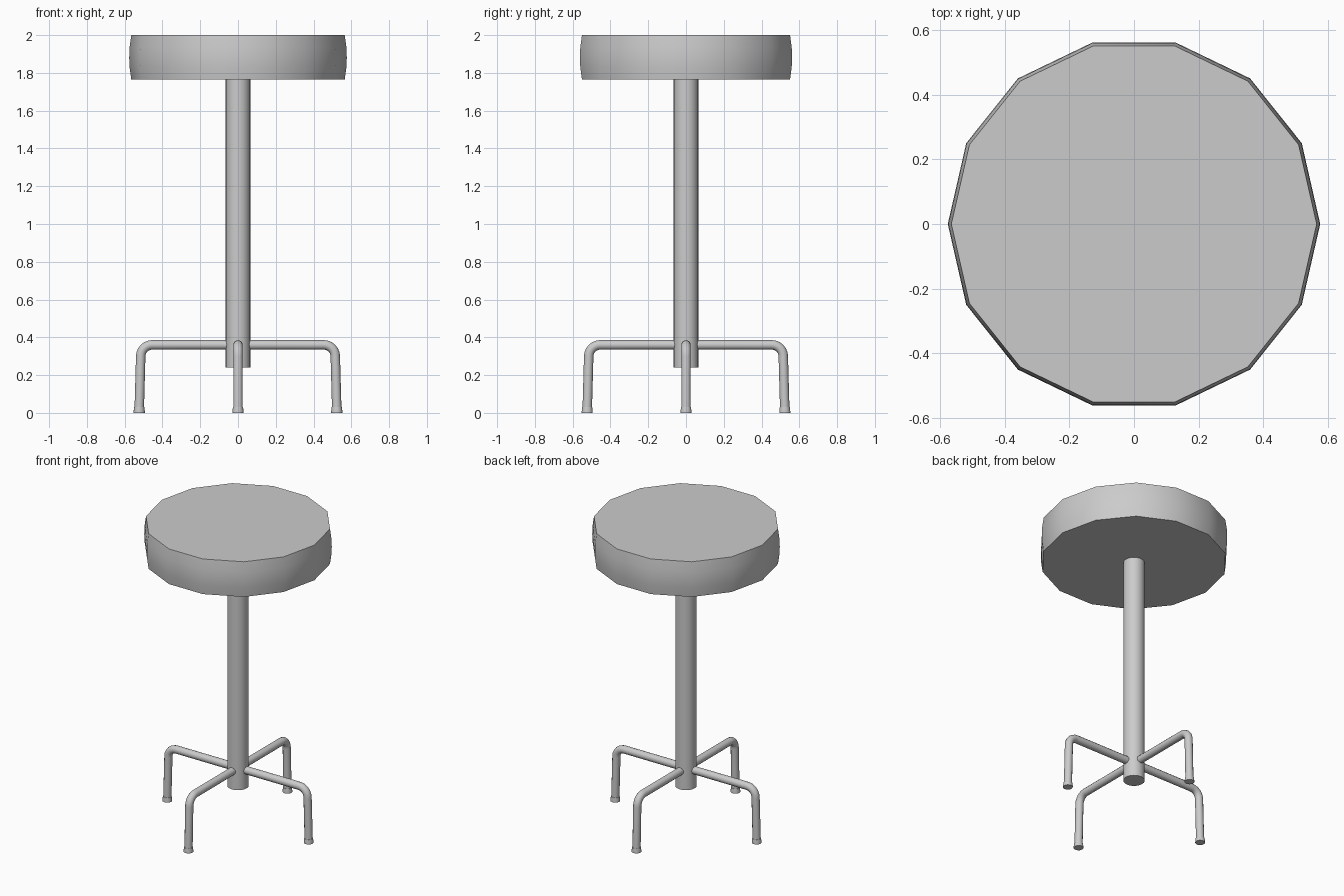
import bpy, bmesh
from math import pi, cos, sin, radians

if "Cube" in bpy.data.objects:
    bpy.data.objects.remove(bpy.data.objects["Cube"])


def lathe(name, profile, sides, centre=(0, 0), angle=40):
    """Closed solid of revolution from (radius, z) pairs, bottom to top."""
    bm = bmesh.new()
    rings = [[bm.verts.new((centre[0] + r * cos(2 * pi * i / sides),
                            centre[1] + r * sin(2 * pi * i / sides), z))
              for i in range(sides)] for r, z in profile]
    for a, b in zip(rings, rings[1:]):
        for i in range(sides):
            j = (i + 1) % sides
            bm.faces.new((a[i], a[j], b[j], b[i]))
    bm.faces.new(rings[0][::-1])
    bm.faces.new(rings[-1])
    mesh = bpy.data.meshes.new(name)
    bm.to_mesh(mesh)
    bm.free()
    ob = bpy.data.objects.new(name, mesh)
    bpy.context.collection.objects.link(ob)
    smooth(ob, angle)
    return ob


def smooth(ob, angle):
    bpy.ops.object.select_all(action='DESELECT')
    ob.select_set(True)
    bpy.context.view_layer.objects.active = ob
    bpy.ops.object.shade_smooth_by_angle(angle=radians(angle))


def tube(name, points, radius, turn):
    """Round tube along (distance, z) points, turned about the column."""
    curve = bpy.data.curves.new(name, 'CURVE')
    curve.dimensions = '3D'
    curve.bevel_depth = radius
    curve.bevel_resolution = 4
    curve.use_fill_caps = True
    spline = curve.splines.new('POLY')
    spline.points.add(len(points) - 1)
    for p, (d, z) in zip(spline.points, points):
        p.co = (d * cos(turn), d * sin(turn), z, 1)
    ob = bpy.data.objects.new(name, curve)
    bpy.context.collection.objects.link(ob)
    bpy.ops.object.select_all(action='DESELECT')
    ob.select_set(True)
    bpy.context.view_layer.objects.active = ob
    bpy.ops.object.convert(target='MESH')
    smooth(bpy.context.object, 40)


# Cushioned seat with 14 sides and slightly bulging rim
lathe("seat", [(0.565, 1.765), (0.574, 1.83), (0.576, 1.88), (0.574, 1.935), (0.565, 2.0)], 14)

# Central column
lathe("column", [(0.065, 0.24), (0.065, 1.77)], 24)

# Four bent legs with flared feet
bend = 0.06
arc = [(0.455 + bend * sin(a), 0.30 + bend * cos(a))
       for a in (pi / 2 * i / 6 for i in range(7))]
path = [(0.04, 0.36)] + arc + [(0.523, 0.015)]
for i, side in enumerate(("right", "back", "left", "front")):
    turn = i * pi / 2
    tube(side + "_leg", path, 0.025, turn)
    lathe(side + "_foot", [(0.03, 0.0), (0.03, 0.008), (0.027, 0.03)], 14,
          (0.523 * cos(turn), 0.523 * sin(turn)))
